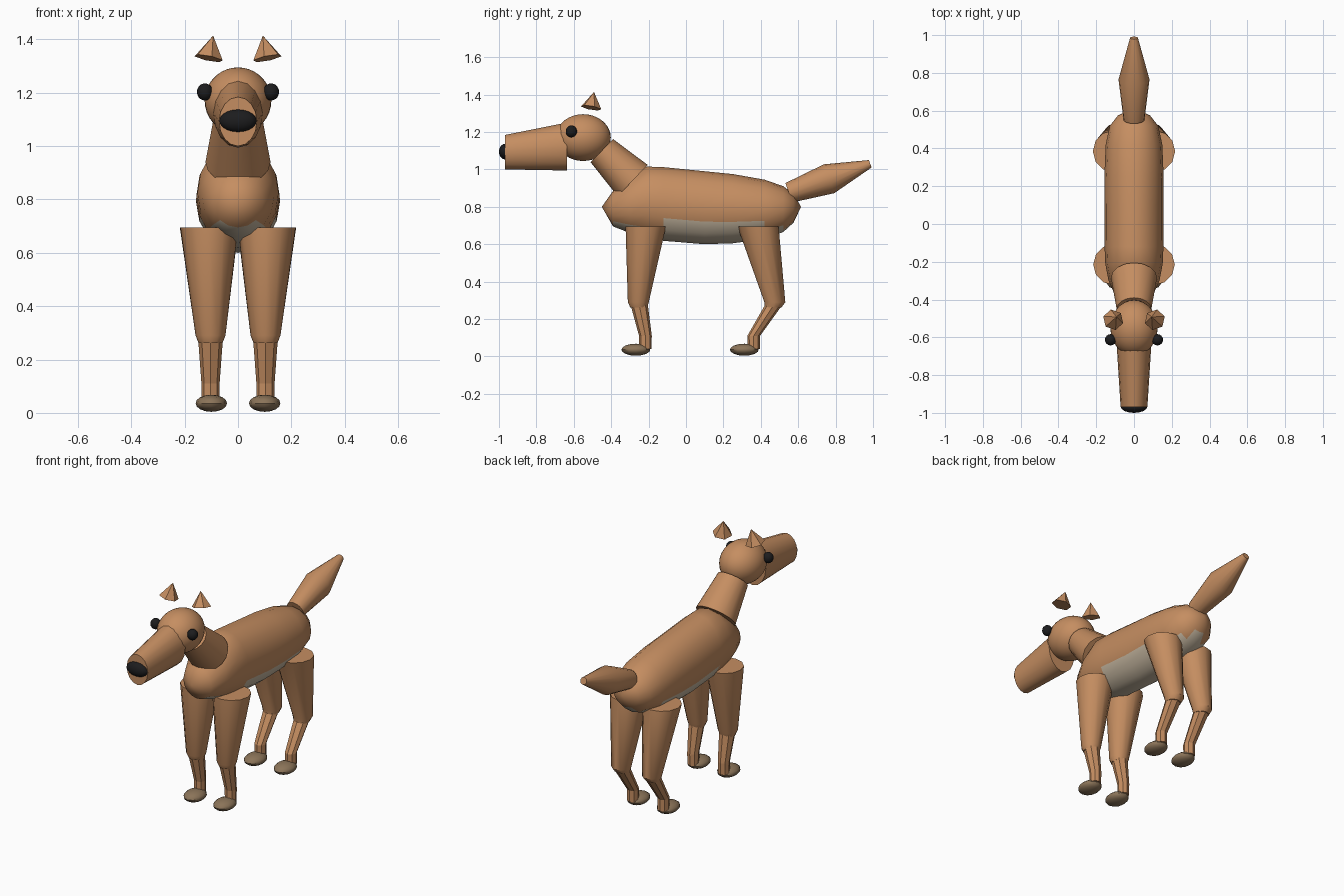
import bpy, bmesh, math
from mathutils import Vector, Matrix

if "Cube" in bpy.data.objects:
    bpy.data.objects.remove(bpy.data.objects["Cube"])


def material(name, rgb):
    m = bpy.data.materials.new(name)
    m.diffuse_color = (*rgb, 1)
    m.use_nodes = True
    m.node_tree.nodes["Principled BSDF"].inputs["Base Color"].default_value = m.diffuse_color
    return m


TAN = material("tan_fur", (0.56, 0.27, 0.12))
CREAM = material("pale_belly", (0.56, 0.47, 0.35))
PAW = material("brown_paw", (0.26, 0.175, 0.10))
BLACK = material("black", (0.012, 0.012, 0.013))


def finish(bm, name, mats, smooth=40):
    bmesh.ops.recalc_face_normals(bm, faces=bm.faces)
    me = bpy.data.meshes.new(name)
    bm.to_mesh(me)
    bm.free()
    ob = bpy.data.objects.new(name, me)
    bpy.context.collection.objects.link(ob)
    for m in mats:
        me.materials.append(m)
    if smooth:
        bpy.ops.object.select_all(action='DESELECT')
        ob.select_set(True)
        bpy.context.view_layer.objects.active = ob
        bpy.ops.object.shade_smooth_by_angle(angle=math.radians(smooth))
    return ob


def loft(stations, sides, tips=(None, None)):
    """Rings of (centre, x radius, (dy, dz) second radius), closed by caps or tip points."""
    bm = bmesh.new()
    rings = []
    for c, rx, (dy, dz) in stations:
        ring = []
        for i in range(sides):
            a = math.tau * i / sides
            s = math.sin(a)
            ring.append(bm.verts.new((c[0] + rx * math.cos(a), c[1] + dy * s, c[2] + dz * s)))
        rings.append(ring)
    for r, q in zip(rings, rings[1:]):
        for i in range(sides):
            j = (i + 1) % sides
            bm.faces.new((r[i], r[j], q[j], q[i]))
    for ring, tip in ((rings[0], tips[0]), (rings[-1], tips[1])):
        if tip is None:
            bm.faces.new(ring)
        else:
            v = bm.verts.new(tip)
            for i in range(sides):
                bm.faces.new((ring[i], ring[(i + 1) % sides], v))
    return bm


def ellipsoid(name, c, r, mat, u=24, v=14):
    bm = bmesh.new()
    bmesh.ops.create_uvsphere(bm, u_segments=u, v_segments=v, radius=1,
                              matrix=Matrix.Translation(c) @ Matrix.Diagonal((*r, 1)))
    return finish(bm, name, [mat])


# Body: (y, top, bottom, half width), with pale lower faces
profile = [(-0.39, 0.885, 0.695, 0.095), (-0.30, 0.96, 0.66, 0.135),
           (-0.21, 1.015, 0.635, 0.152), (-0.12, 1.012, 0.618, 0.156),
           (0.10, 0.99, 0.60, 0.157), (0.25, 0.975, 0.605, 0.157),
           (0.42, 0.945, 0.627, 0.15), (0.52, 0.91, 0.665, 0.128),
           (0.575, 0.87, 0.715, 0.085)]
bm = loft([((0, y, (t + b) / 2), w, (0, (t - b) / 2)) for y, t, b, w in profile], 16,
          ((0, -0.45, 0.80), (0, 0.615, 0.80)))
for f in bm.faces:
    f.material_index = int(f.calc_center_median().z < 0.707)
finish(bm, "body", [TAN, CREAM], 50)

# Neck
finish(loft([((0, -0.285, 0.94), 0.122, (0.08, 0.084)),
             ((0, -0.45, 1.10), 0.092, (0.06, 0.062))], 16), "neck", [TAN])

# Head, muzzle, nose
ellipsoid("head", (0, -0.55, 1.17), (0.125, 0.148, 0.125), TAN, 32, 18)
finish(loft([((0, -0.637, 1.122), 0.092, (0, 0.128)),
             ((0, -0.968, 1.092), 0.071, (0, 0.092))], 16), "muzzle", [TAN])
ellipsoid("nose", (0, -0.967, 1.095), (0.07, 0.033, 0.042), BLACK, 16, 10)

# Tail
ax = Vector((-0.34, 0.94))
finish(loft([((0, y, z), r, tuple(ax * r)) for y, z, r in
             ((0.55, 0.875, 0.055), (0.765, 0.95, 0.082), (0.985, 1.03, 0.021))], 16),
       "tail", [TAN])

# Legs: (y, z, radius) from hip down to knee, then shin
LEGS = {
    "front": ([(-0.215, 0.695, 0.108), (-0.255, 0.29, 0.056), (-0.253, 0.262, 0.045)],
              [(-0.252, 0.285, 0.047), (-0.217, 0.11, 0.034), (-0.217, 0.04, 0.033)], -0.268),
    "rear": ([(0.385, 0.695, 0.11), (0.475, 0.29, 0.056), (0.465, 0.262, 0.045)],
             [(0.475, 0.285, 0.047), (0.362, 0.11, 0.034), (0.362, 0.04, 0.033)], 0.312),
}
for sx, side in ((-1, "left"), (1, "right")):
    for end, (upper, shin, paw_y) in LEGS.items():
        for part, rows, n, ang in (("upper_leg", upper, 12, 40), ("lower_leg", shin, 8, 0)):
            st = [((sx * (0.108 if z > 0.5 else 0.103), y, z), r, (r, 0)) for y, z, r in rows]
            finish(loft(st, n), f"{end}_{side}_{part}", [TAN], ang)
        ellipsoid(f"{end}_{side}_paw", (sx * 0.1, paw_y, 0.036), (0.059, 0.077, 0.032), PAW, 12, 8)

    # Eyes
    ellipsoid(f"{side}_eye", (sx * 0.124, -0.613, 1.203), (0.03, 0.03, 0.032), BLACK, 16, 10)

    # Ears: small tilted floating cones
    bm = bmesh.new()
    axis = Vector((-0.2 * sx, 0.18, 1)).normalized()
    rot = axis.to_track_quat('Z', 'Y').to_matrix().to_4x4()
    mid = Vector((0.11 * sx, -0.507, 1.33)) + axis * 0.043
    bmesh.ops.create_cone(bm, cap_ends=True, segments=6, radius1=0.056, radius2=0, depth=0.088,
                          matrix=Matrix.Translation(mid) @ rot)
    finish(bm, f"{side}_ear", [TAN], 0)
